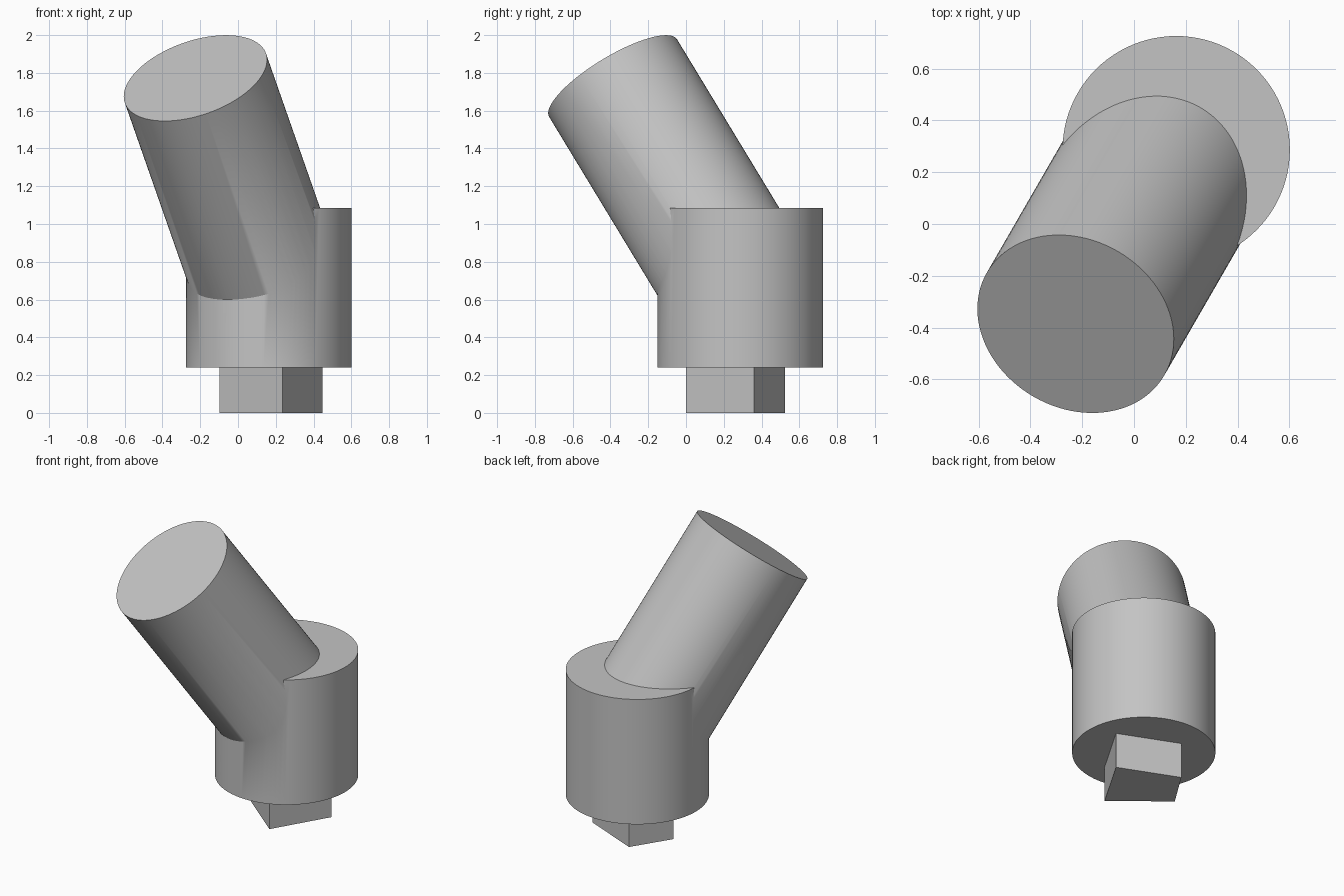
import bpy
import bmesh
import math
from mathutils import Matrix, Vector

if "Cube" in bpy.data.objects:
    bpy.data.objects.remove(bpy.data.objects["Cube"], do_unlink=True)

grey = bpy.data.materials.new("plain grey")
grey.use_nodes = True
colour = (0.55, 0.55, 0.55, 1)
grey.diffuse_color = colour
grey.node_tree.nodes["Principled BSDF"].inputs["Base Color"].default_value = colour


def add_object(name, bm):
    mesh = bpy.data.meshes.new(name)
    bmesh.ops.recalc_face_normals(bm, faces=bm.faces)
    bm.to_mesh(mesh)
    bm.free()
    mesh.materials.append(grey)
    obj = bpy.data.objects.new(name, mesh)
    bpy.context.collection.objects.link(obj)
    return obj


def cylinder(name, radius, start, direction, length, sides=96):
    """Capped cylinder running from start along direction."""
    bm = bmesh.new()
    turn = direction.to_track_quat("Z", "Y").to_matrix().to_4x4()
    place = Matrix.Translation(start + direction * length / 2) @ turn
    bmesh.ops.create_cone(bm, cap_ends=True, segments=sides, radius1=radius,
                          radius2=radius, depth=length, matrix=place)
    return add_object(name, bm)


# Upright drum and the tilted tube that starts at its middle
bottom, height = 0.24, 0.845
drum_base = Vector((0.163, 0.287, bottom))
up = Vector((0, 0, 1))
tilt, yaw = math.radians(35), math.radians(240)
lean = Vector((math.sin(tilt) * math.cos(yaw),
               math.sin(tilt) * math.sin(yaw), math.cos(tilt)))
drum = cylinder("drum_and_tube", 0.439, drum_base, up, height)
tube = cylinder("tube_cutter", 0.396, drum_base + up * height / 2, lean, 1.355)

# Join the two into one solid
join = drum.modifiers.new("join tube", "BOOLEAN")
join.operation = "UNION"
join.solver = "EXACT"
join.object = tube
bpy.context.view_layer.objects.active = drum
drum.select_set(True)
bpy.ops.object.modifier_apply(modifier=join.name)
bpy.data.objects.remove(tube, do_unlink=True)
bpy.ops.object.shade_smooth_by_angle(angle=math.radians(30))

# Uneven four-sided peg underneath
corners = [(0.235, 0), (0.447, 0.361), (0.06, 0.523), (-0.098, 0.272)]
bm = bmesh.new()
face = bm.faces.new([bm.verts.new((x, y, 0)) for x, y in corners])
extruded = bmesh.ops.extrude_face_region(bm, geom=[face], use_keep_orig=True)
top = [v for v in extruded["geom"] if isinstance(v, bmesh.types.BMVert)]
bmesh.ops.translate(bm, verts=top, vec=up * bottom)
add_object("peg", bm)
